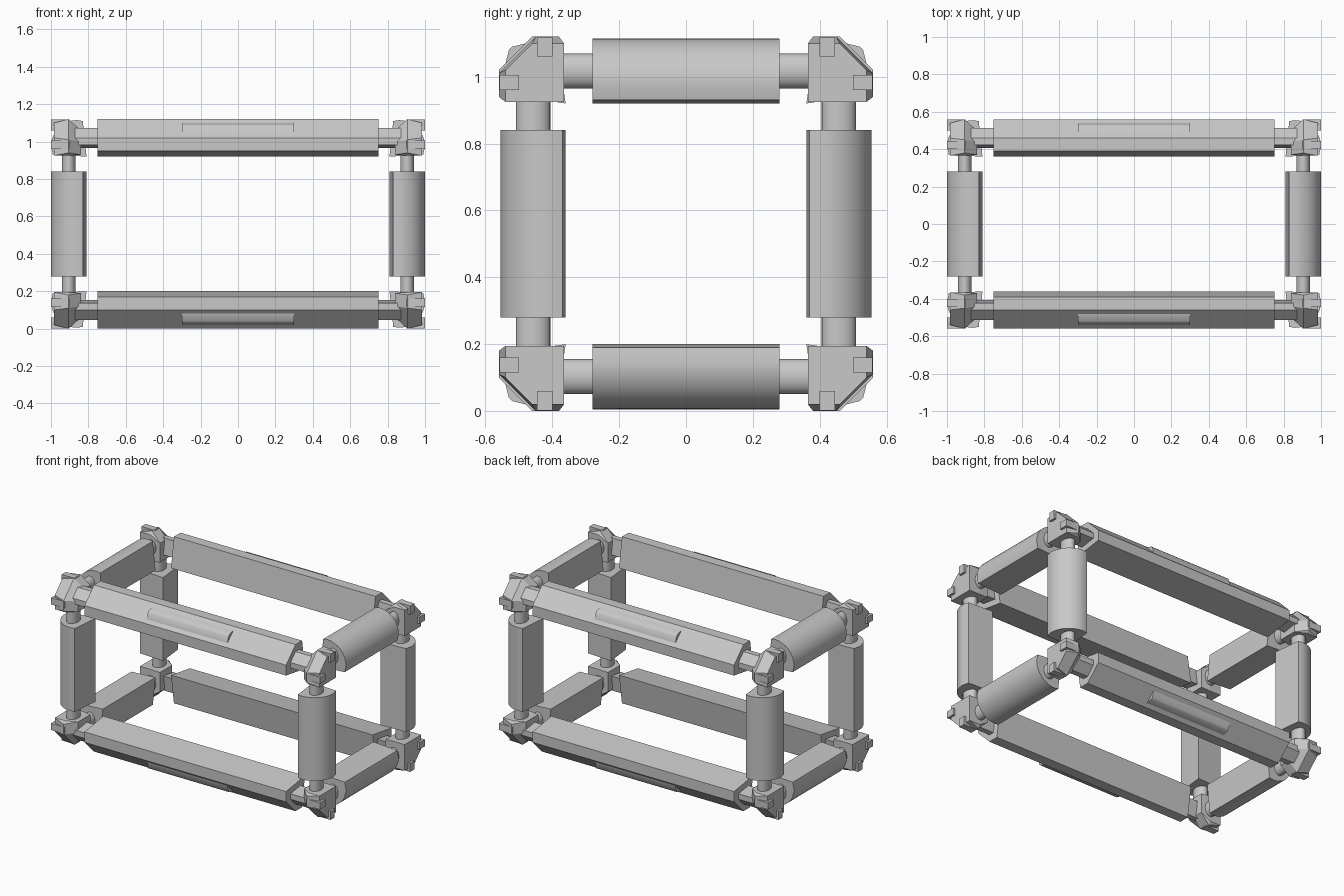
import bpy, bmesh, math

cube = bpy.data.objects.get("Cube")
if cube:
    bpy.data.objects.remove(cube, do_unlink=True)

MID = 0.56  # height of the frame centre

grey = bpy.data.materials.new("plain_grey")
grey.use_nodes = True
grey.diffuse_color = (0.58, 0.58, 0.58, 1)
grey.node_tree.nodes["Principled BSDF"].inputs["Base Color"].default_value = grey.diffuse_color


def solid(name, points, smooth=False):
    """Convex part through the given points, measured from the frame centre."""
    bm = bmesh.new()
    for p in points:
        bm.verts.new(p)
    res = bmesh.ops.convex_hull(bm, input=bm.verts[:])
    loose = list({v for v in res["geom_interior"] + res["geom_unused"]
                  if isinstance(v, bmesh.types.BMVert)})
    bmesh.ops.delete(bm, geom=loose, context="VERTS")
    bmesh.ops.dissolve_limit(bm, angle_limit=0.02, verts=bm.verts[:], edges=bm.edges[:])
    bmesh.ops.recalc_face_normals(bm, faces=bm.faces[:])
    mesh = bpy.data.meshes.new(name)
    bm.to_mesh(mesh)
    bm.free()
    mesh.materials.append(grey)
    obj = bpy.data.objects.new(name, mesh)
    obj.location.z = MID
    bpy.context.collection.objects.link(obj)
    if smooth:
        bpy.ops.object.select_all(action="DESELECT")
        obj.select_set(True)
        bpy.context.view_layer.objects.active = obj
        bpy.ops.object.shade_smooth_by_angle(angle=math.radians(35))
    return obj


def prism(profile, a, b, axis):
    """Extrude a 2D profile from a to b, along x (0), y (1) or z (2)."""
    pts = []
    for t in (a, b):
        for u, v in profile:
            pts.append([(t, u, v), (u, t, v), (u, v, t)][axis])
    return pts


def flip(points, sx=1, sy=1, sz=1):
    return [(x * sx, y * sy, z * sz) for x, y, z in points]


def box(x, y, z):
    return [(a, b, c) for a in x for b in y for c in z]


def arc(cx, cy, rx, ry, start, end, n):
    return [(cx + rx * math.cos(math.radians(start + (end - start) * i / n)),
             cy + ry * math.sin(math.radians(start + (end - start) * i / n)))
            for i in range(n + 1)]


# Cross-sections, drawn for the corner where every coordinate is positive
long_profile = [(.36, .36), (.56, .39), (.56, .46), (.46, .56), (.39, .56)]
core_profile = [(.46 + (u - .46) * .53, .46 + (v - .46) * .53) for u, v in long_profile]
short_profile = [(.81, .36), (.99, .37), (.83, .55)] + arc(.86, .415, .14, .14, 0, 90, 8)
rod_profile = arc(.905, .457, .037, .052, 0, 360, 20)
ridge_profile = [(.54, .48), (.48, .54), (.53, .52), (.52, .53)]

# Corner block: three slices, the middle one slightly larger
outer_slice = [(.365, .365), (.365, .54), (.46, .54), (.54, .46), (.54, .365)]
middle_slice = [(.365, .365), (.365, .54), (.38, .56), (.45, .56),
                (.56, .45), (.56, .38), (.54, .365)]
inner_slice = [(.37, .37), (.37, .50), (.44, .50), (.50, .44), (.50, .37)]


def slice_at(x, s):
    return [(x, u, v) for u, v in s]


corner = (slice_at(.985, outer_slice) + slice_at(.905, middle_slice)
          + slice_at(.84, inner_slice))

X = {1: "left", -1: "right"}
Y = {-1: "front", 1: "back"}
Z = {1: "top", -1: "bottom"}

# Long rails with their core rods and ridge grips
for sy, yn in Y.items():
    for sz, zn in Z.items():
        tag = f"{zn}_{yn}"
        solid(f"{tag}_rail", flip(prism(long_profile, -.75, .75, 0), 1, sy, sz))
        solid(f"{tag}_grip", flip(prism(ridge_profile, -.3, .3, 0), 1, sy, sz), True)
        for sx, xn in X.items():
            solid(f"{tag}_{xn}_core", flip(prism(core_profile, .74, .9, 0), sx, sy, sz))

# Cross sleeves along y, and upright sleeves along z, with rods into the corners
for sx, xn in X.items():
    for sz, zn in Z.items():
        solid(f"{zn}_{xn}_sleeve",
              flip(prism(short_profile, -.28, .28, 1), sx, 1, sz), True)
        solid(f"{zn}_{xn}_rod", flip(prism(rod_profile, -.42, .42, 1), sx, 1, sz), True)
    for sy, yn in Y.items():
        solid(f"{yn}_{xn}_upright_sleeve",
              flip(prism(short_profile, -.28, .28, 2), sx, sy, 1), True)
        solid(f"{yn}_{xn}_upright_rod",
              flip(prism(rod_profile, -.42, .42, 2), sx, sy, 1), True)

# Corner blocks with two small locking tabs each
for sx, xn in X.items():
    for sy, yn in Y.items():
        for sz, zn in Z.items():
            tag = f"{zn}_{yn}_{xn}"
            solid(f"{tag}_corner", flip(corner, sx, sy, sz))
            solid(f"{tag}_face_tab",
                  flip(box((.90, 1.0), (.50, .558), (.40, .445)), sx, sy, sz))
            solid(f"{tag}_cap_tab",
                  flip(box((.90, 1.0), (.40, .445), (.50, .558)), sx, sy, sz))
